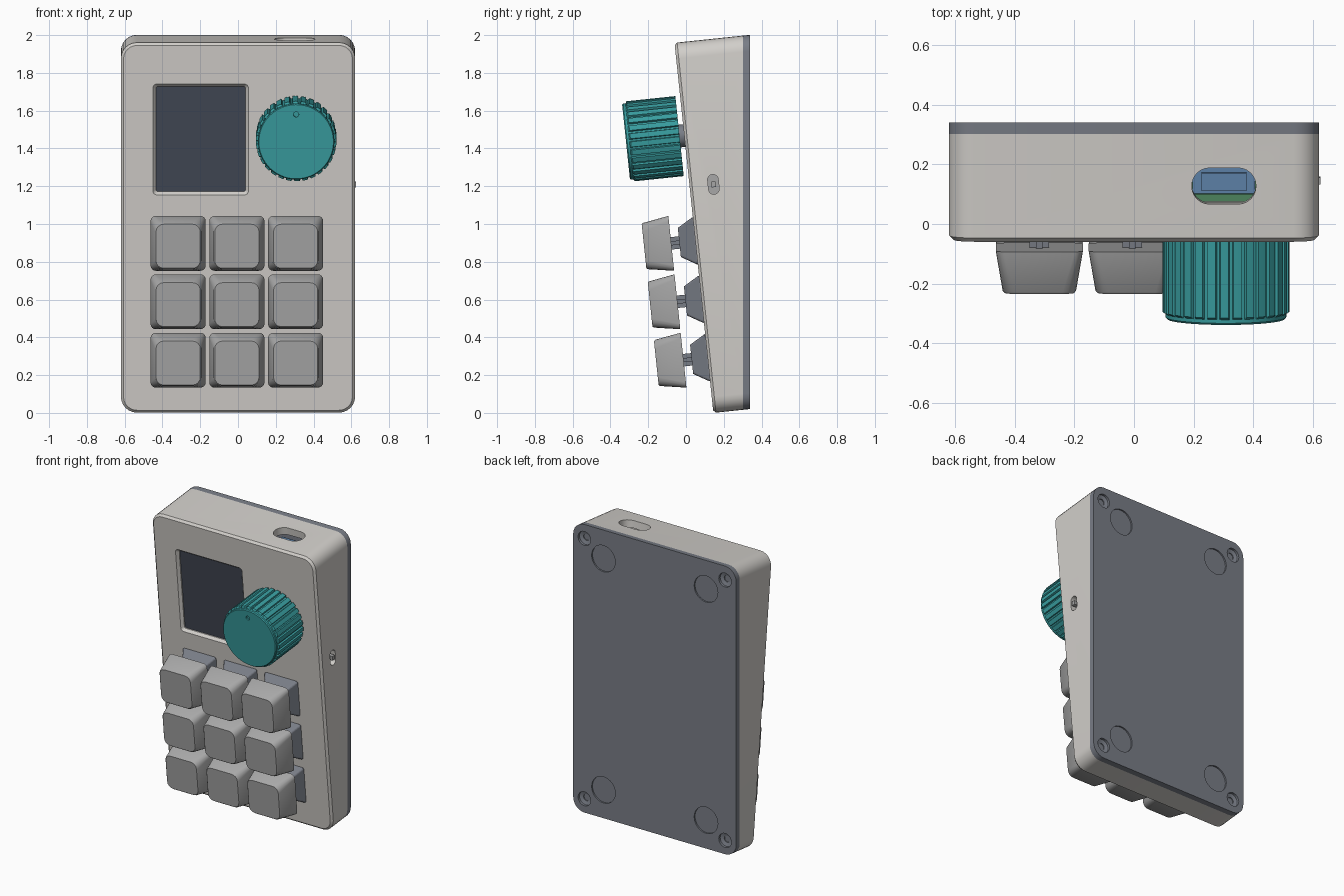
import bpy, bmesh
from math import sin, cos, pi, radians
from mathutils import Vector

if "Cube" in bpy.data.objects:
    bpy.data.objects.remove(bpy.data.objects["Cube"])

T = radians(6)
O = Vector((0, 0.145, 0))
UP, OUT = Vector((0, -sin(T), cos(T))), Vector((0, -cos(T), -sin(T)))
L, BACK, SPLIT = 1.97, 0.34, 0.302


def mat(name, rgb):
    m = bpy.data.materials.new(name)
    m.diffuse_color = (*rgb, 1)
    m.use_nodes = True
    m.node_tree.nodes["Principled BSDF"].inputs["Base Color"].default_value = m.diffuse_color
    return m


SHELL = mat("warm_grey", (0.64, 0.62, 0.59))
CAP = mat("mid_grey", (0.39, 0.39, 0.39))
DARK = mat("slate", (0.19, 0.205, 0.24))
TEAL = mat("teal", (0.04, 0.34, 0.35))
GLASS = mat("screen_dark", (0.055, 0.065, 0.09))
BLUE = mat("steel_blue", (0.12, 0.24, 0.42))
GREEN = mat("board_green", (0.08, 0.25, 0.12))


# Tilted face coordinates: x across, v up the face, w outwards
def P(x, v, w):
    return O + Vector((x, 0, 0)) + UP * v + OUT * w


def on_y(x, v, y):
    return P(x, v, (O.y - sin(T) * v - y) / cos(T))


# 2D outlines
def rrect(cx, cy, w, h, r, n=4):
    pts = []
    for k, (sx, sy) in enumerate(((1, 1), (-1, 1), (-1, -1), (1, -1))):
        for i in range(n + 1):
            a = (k + i / n) * pi / 2
            pts.append((cx + sx * (w / 2 - r) + r * cos(a), cy + sy * (h / 2 - r) + r * sin(a)))
    return pts


def circle(cx, cy, r, n=32):
    return [(cx + r * cos(2 * pi * i / n), cy + r * sin(2 * pi * i / n)) for i in range(n)]


def face(pts, w):
    return [P(a, b, w) for a, b in pts]


# Skin a closed solid through a list of equal-length rings
def loft(name, rings, material=None):
    bm = bmesh.new()
    vs = [[bm.verts.new(p) for p in ring] for ring in rings]
    n = len(vs[0])
    for a, b in zip(vs, vs[1:]):
        for i in range(n):
            bm.faces.new((a[i], a[(i + 1) % n], b[(i + 1) % n], b[i]))
    bm.faces.new(vs[0][::-1])
    bm.faces.new(vs[-1])
    bmesh.ops.recalc_face_normals(bm, faces=bm.faces)
    me = bpy.data.meshes.new(name)
    bm.to_mesh(me)
    bm.free()
    ob = bpy.data.objects.new(name, me)
    bpy.context.collection.objects.link(ob)
    if material:
        me.materials.append(material)
    return ob


def box(name, x, v, w, size, material):
    outline = [(x + a * size[0] / 2, v + b * size[1] / 2) for a, b in ((1, 1), (-1, 1), (-1, -1), (1, -1))]
    return loft(name, [face(outline, w - size[2] / 2), face(outline, w + size[2] / 2)], material)


def smooth(ob, angle=30):
    bpy.ops.object.select_all(action='DESELECT')
    ob.select_set(True)
    bpy.context.view_layer.objects.active = ob
    bpy.ops.object.shade_smooth_by_angle(angle=radians(angle))


# Boolean cuts, applied so the cutters can be removed
def cut(ob, cutters):
    for c in cutters:
        c.hide_render = True
        m = ob.modifiers.new("cut", 'BOOLEAN')
        m.operation, m.solver, m.object = 'DIFFERENCE', 'EXACT', c
        bpy.context.view_layer.objects.active = ob
        bpy.ops.object.modifier_apply(modifier=m.name)
        bpy.data.objects.remove(c)


# Wedge case: rounded front, hollow inside, with screen, port and slider openings
outer = rrect(0, L / 2, 1.24, L, 0.085, 6)
rim = rrect(0, L / 2, 1.212, L - 0.028, 0.071, 6)
case = loft("case", [[on_y(a, b, SPLIT) for a, b in outer], face(outer, -0.014), face(rim, 0)], SHELL)
inner = rrect(0, L / 2, 1.14, L - 0.1, 0.04)
cavity = loft("cavity", [[on_y(a, b, SPLIT + 0.03) for a, b in inner], face(inner, -0.06)])
SX, SV = -0.1975, 1.4555
window = loft("window", [face(rrect(SX, SV, 0.475, 0.56, 0.012), -0.1),
                         face(rrect(SX, SV, 0.475, 0.56, 0.012), -0.018),
                         face(rrect(SX, SV, 0.522, 0.607, 0.025), 0.01)])
stadium = rrect(0.301, -0.189, 0.215, 0.122, 0.06, 6)
port = loft("port", [[P(a, v, b) for a, b in stadium] for v in (L - 0.1, L + 0.1)])
SLV, SLW = 1.203, -0.1265
pill = rrect(SLV, SLW, 0.105, 0.056, 0.0275, 6)
slot = loft("slot", [[P(x, a, b) for a, b in pill] for x in (0.5, 0.7)])
cut(case, [cavity, window, port, slot])
smooth(case)

# Screen, board, connector and slider switch inside the case
box("screen", SX, SV, -0.045, (0.52, 0.6, 0.04), GLASS)
box("circuit_board", 0.3, 1.67, -0.142, (0.42, 0.46, 0.025), GREEN)
box("port_shell", 0.301, 1.83, -0.205, (0.21, 0.12, 0.1), BLUE)
box("port_tongue", 0.301, 1.85, -0.196, (0.15, 0.12, 0.06), BLUE)
box("slider_body", 0.54, SLV, SLW, (0.05, 0.16, 0.08), CAP)
box("slider_nub", 0.59, SLV, SLW, (0.07, 0.03, 0.024), CAP)

# Back plate with countersunk screw holes and round foot recesses
plate = loft("back_plate", [[on_y(a, b, y) for a, b in outer] for y in (SPLIT, BACK)], DARK)


def back_hole(x, z, steps, n=32):
    return loft("hole", [[Vector((a, y, b)) for a, b in circle(x, z, r, n)] for r, y in steps])


for s in (-1, 1):
    for zs, zf in ((1.905, 1.805), (0.115, 0.215)):
        cut(plate, [back_hole(s * 0.535, zs, [(0.023, SPLIT + 0.008), (0.023, BACK - 0.024),
                                              (0.048, BACK - 0.016), (0.048, BACK + 0.02)], 24),
                    back_hole(s * 0.39, zf, [(0.09, BACK - 0.01), (0.09, BACK + 0.02)])])
smooth(plate)

# Nine keys: switch housing, cross stem and tapered cap
for row in range(3):
    for col in range(3):
        x, v = -0.006 + (col - 1) * 0.311, 0.605 + (row - 1) * 0.311
        tag = f"_{row}_{col}"

        def square(size, r, w):
            return face(rrect(x, v, size, size, r), w)

        loft("switch_housing" + tag, [square(0.25, 0.012, -0.02), square(0.25, 0.012, 0.004),
                                      square(0.155, 0.012, 0.085)], DARK)
        box("stem_across" + tag, x, v, 0.106, (0.066, 0.022, 0.05), DARK)
        box("stem_upright" + tag, x, v, 0.106, (0.022, 0.066, 0.05), DARK)
        smooth(loft("keycap" + tag, [square(0.292, 0.028, 0.128), square(0.246, 0.045, 0.266),
                                     square(0.234, 0.04, 0.273)], CAP))

# Knob: ribbed grip, plain front collar, indicator dimple and shaft
KX, KV, RIBS = 0.308, 1.476, 30


def knob_ring(r_rib, r_groove, w):
    pts = []
    for i in range(RIBS):
        for f, r in ((0, r_groove), (0.22, r_groove), (0.3, r_rib), (0.6, r_rib), (0.92, r_rib)):
            a = (i + f) * 2 * pi / RIBS
            pts.append(P(KX + r * cos(a), KV + r * sin(a), w))
    return pts


knob = loft("knob", [knob_ring(0.213, 0.202, 0.025), knob_ring(0.213, 0.202, 0.285),
                     knob_ring(0.202, 0.202, 0.292), knob_ring(0.202, 0.202, 0.304),
                     knob_ring(0.197, 0.197, 0.31)], TEAL)
dot = circle(KX, KV + 0.145, 0.014, 20)
cut(knob, [loft("dimple", [face(dot, 0.298), face(dot, 0.33)])])
smooth(knob, 20)
smooth(loft("knob_shaft", [face(circle(KX, KV, 0.06), w) for w in (-0.03, 0.04)], DARK))
